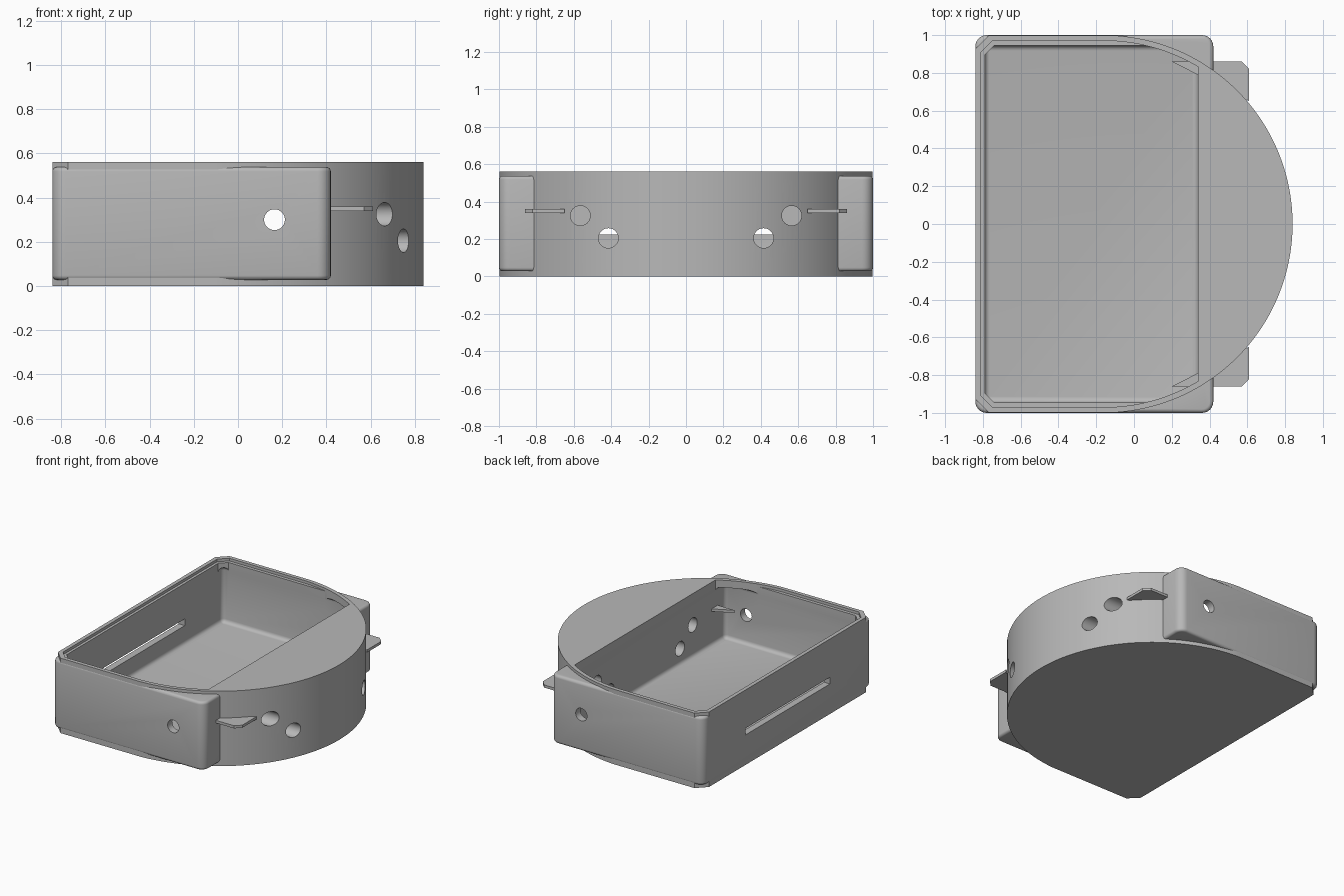
import bpy, bmesh, math
from math import sin, cos, pi
from mathutils import Matrix

if "Cube" in bpy.data.objects:
    bpy.data.objects.remove(bpy.data.objects["Cube"], do_unlink=True)

grey = bpy.data.materials.new("plain grey")
grey.use_nodes = True
GREY = (0.48, 0.48, 0.48, 1)
grey.diffuse_color = GREY
grey.node_tree.nodes["Principled BSDF"].inputs["Base Color"].default_value = GREY

CX = -0.16  # centre of the curved front


def finish(name, bm):
    bmesh.ops.recalc_face_normals(bm, faces=bm.faces)
    mesh = bpy.data.meshes.new(name)
    bm.to_mesh(mesh)
    bm.free()
    mesh.materials.append(grey)
    ob = bpy.data.objects.new(name, mesh)
    bpy.context.collection.objects.link(ob)
    return ob


def prism(name, pts, z0, z1, bevel=0):
    """Extrude an outline from z0 to z1, optionally rounding its rims."""
    bm = bmesh.new()
    base = bm.faces.new([bm.verts.new((x, y, z0)) for x, y in pts])
    top = bmesh.ops.extrude_face_region(bm, geom=[base])["geom"]
    for v in top:
        if isinstance(v, bmesh.types.BMVert):
            v.co.z = z1
    if bevel:
        rims = [e for e in bm.edges if abs(e.verts[0].co.z - e.verts[1].co.z) < 1e-5]
        bmesh.ops.bevel(bm, geom=rims, offset=bevel, segments=4, profile=0.5, affect='EDGES')
    return finish(name, bm)


def round_rect(x0, x1, half, r, steps=6):
    pts = []
    corners = [(x1 - r, half - r), (x0 + r, half - r), (x0 + r, r - half), (x1 - r, r - half)]
    for i, (cx, cy) in enumerate(corners):
        for k in range(steps + 1):
            a = (i + k / steps) * pi / 2
            pts.append((cx + r * cos(a), cy + r * sin(a)))
    return pts


def d_outline(back, half, r, cut, front=None, steps=48):
    """Straight back with cut corners, curved front, optionally clipped flat at front."""
    a0 = math.asin(half / r)
    a1 = math.acos((front - CX) / r) if front else 0
    arc = [a1 + (a0 - a1) * k / steps for k in range(steps + 1)]
    upper = [(CX + r * cos(a), r * sin(a)) for a in arc]
    lower = [(x, -y) for x, y in reversed(upper)]
    if not front:
        lower.pop()
    return upper + [(back + cut, half), (back, half - cut),
                    (back, cut - half), (back + cut, -half)] + lower


def rod(name, axis, centre, radius, length):
    bm = bmesh.new()
    turn = Matrix.Rotation(pi / 2, 4, 'Y' if axis == 'X' else 'X')
    bmesh.ops.create_cone(bm, cap_ends=True, segments=40, radius1=radius, radius2=radius,
                          depth=length, matrix=Matrix.Translation(centre) @ turn)
    return finish(name, bm)


def combine(target, other, operation):
    mod = target.modifiers.new("combine", 'BOOLEAN')
    mod.operation, mod.solver, mod.object = operation, 'EXACT', other
    bpy.context.view_layer.objects.active = target
    bpy.ops.object.modifier_apply(modifier=mod.name)
    bpy.data.objects.remove(other, do_unlink=True)


# Body: curved-front slab joined to a rounded box
body = prism("body", d_outline(-0.839, 0.998, 0.9995, 0.07), 0, 0.56)
combine(body, prism("side_box", round_rect(-0.84, 0.42, 1.0, 0.06), 0.028, 0.538, 0.02), 'UNION')

# Tray cavity, its opening and the stepped rim
cutters = [
    prism("cavity", round_rect(-0.79, 0.34, 0.945, 0.03), 0.085, 0.505, 0.028),
    prism("opening", d_outline(-0.79, 0.945, 0.97, 0.05, 0.3395), 0.4, 0.55),
    prism("rim_step", d_outline(-0.81, 0.969, 0.97, 0.06, 0.339), 0.54, 0.7),
    prism("back_slot", [(-1, -0.5), (-0.7, -0.5), (-0.7, 0.5), (-1, 0.5)], 0.225, 0.275),
    rod("side_holes", 'Y', (0.165, 0, 0.3), 0.047, 3),
]
# Front holes running back into the tray
for side in (-1, 1):
    for y, z in ((0.565, 0.325), (0.415, 0.205)):
        cutters.append(rod("front_hole", 'X', (0.6, side * y, z), 0.053, 0.8))
for cutter in cutters:
    combine(body, cutter, 'DIFFERENCE')

# Thin fins through the front corners
fin = [(0.2, 0.86), (0.57, 0.86), (0.61, 0.82), (0.61, 0.65)]
parts = [body]
for side, label in ((1, "back"), (-1, "front")):
    parts.append(prism(label + "_fin", [(x, side * y) for x, y in fin], 0.34, 0.36))

bpy.ops.object.select_all(action='DESELECT')
for ob in parts:
    ob.select_set(True)
bpy.context.view_layer.objects.active = body
bpy.ops.object.shade_smooth_by_angle(angle=math.radians(30))
